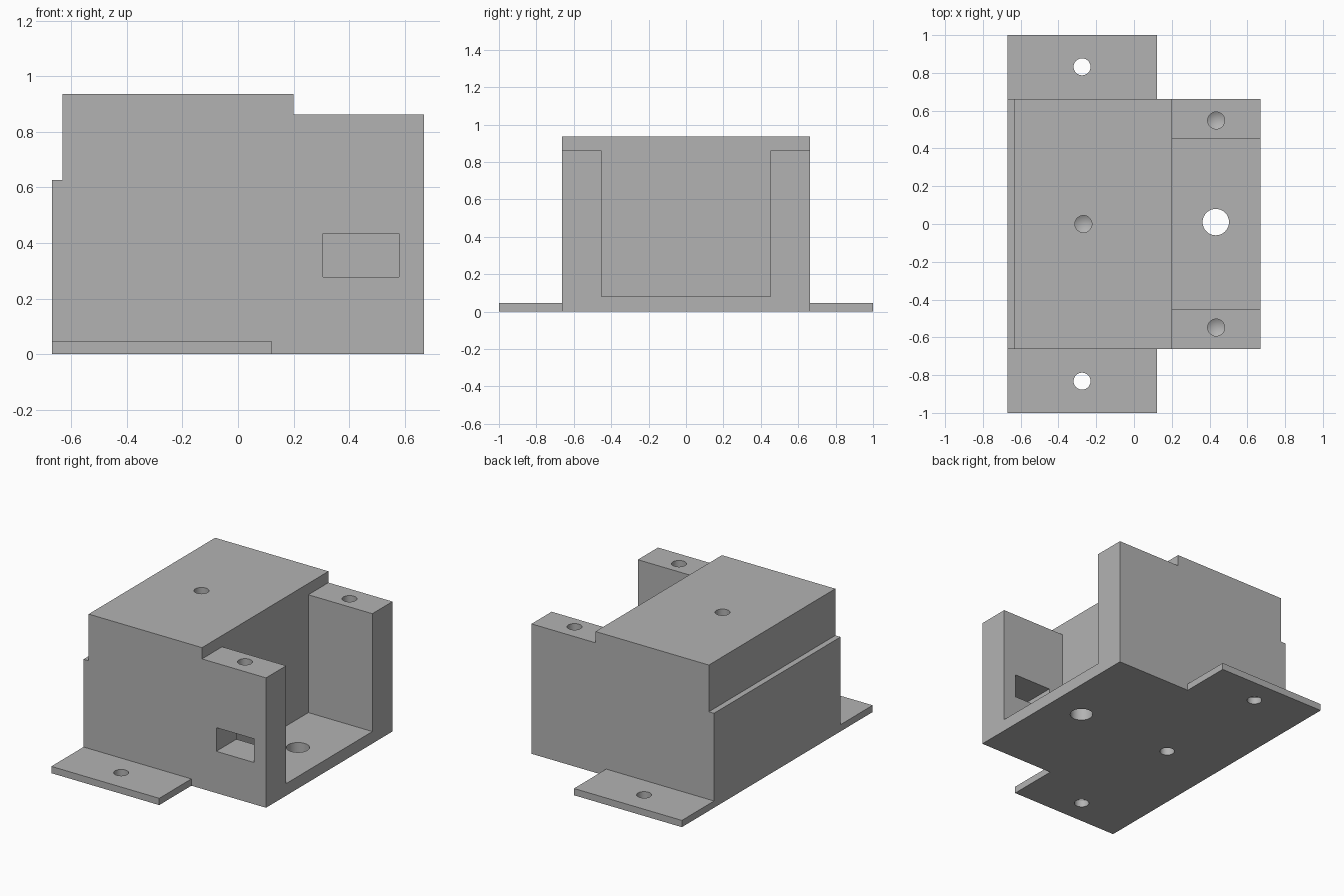
import bpy, bmesh, math
from mathutils import Vector

cube = bpy.data.objects.get("Cube")
if cube:
    bpy.data.objects.remove(cube, do_unlink=True)

grey = bpy.data.materials.new("plain grey")
grey.use_nodes = True
colour = (0.45, 0.45, 0.45, 1)
grey.diffuse_color = colour
grey.node_tree.nodes["Principled BSDF"].inputs["Base Color"].default_value = colour

L, R = -0.67, 0.67      # ends of the body
HALF = 0.663            # half width of the body
WALL = 0.452            # inner side of the two posts


def finish(name, bm):
    bmesh.ops.recalc_face_normals(bm, faces=bm.faces)
    me = bpy.data.meshes.new(name)
    bm.to_mesh(me)
    bm.free()
    me.materials.append(grey)
    ob = bpy.data.objects.new(name, me)
    bpy.context.collection.objects.link(ob)
    return ob


def prism(name, profile, y0, y1):
    """Extrude an xz profile from y0 to y1."""
    bm = bmesh.new()
    face = bm.faces.new([bm.verts.new((x, y0, z)) for x, z in profile])
    new = bmesh.ops.extrude_face_region(bm, geom=[face])["geom"]
    moved = [v for v in new if isinstance(v, bmesh.types.BMVert)]
    bmesh.ops.translate(bm, verts=moved, vec=(0, y1 - y0, 0))
    return finish(name, bm)


def block(name, x0, x1, y0, y1, z0, z1):
    return prism(name, [(x0, z0), (x1, z0), (x1, z1), (x0, z1)], y0, y1)


def drill(name, x, y, r, z_start, z_end, tip=0.0, n=32):
    """Round cutter, with an optional cone tip beyond z_end."""
    bm = bmesh.new()
    rings = []
    for z in (z_start, z_end):
        rings.append([bm.verts.new((x + r * math.cos(a), y + r * math.sin(a), z))
                      for a in (2 * math.pi * i / n for i in range(n))])
    a, b = rings
    bm.faces.new(a)
    for i in range(n):
        j = (i + 1) % n
        bm.faces.new((a[i], a[j], b[j], b[i]))
    if tip:
        apex = bm.verts.new((x, y, z_end + tip))
        for i in range(n):
            bm.faces.new((b[i], b[(i + 1) % n], apex))
    else:
        bm.faces.new(b)
    return finish(name, bm)


def combine(target, tool, operation):
    """Apply a boolean and drop the tool."""
    mod = target.modifiers.new("bool", 'BOOLEAN')
    mod.operation = operation
    mod.solver = 'EXACT'
    mod.object = tool
    bpy.context.view_layer.objects.active = target
    bpy.ops.object.modifier_apply(modifier=mod.name)
    bpy.data.objects.remove(tool, do_unlink=True)


# Stepped body, joined to the mounting flanges
body = prism("mounting_block", [(L, 0), (R, 0), (R, 0.862), (0.2, 0.862), (0.2, 0.937),
                                (-0.632, 0.937), (-0.632, 0.627), (L, 0.627)], -HALF, HALF)
combine(body, block("flanges", L, 0.122, -1, 1, 0, 0.045), 'UNION')

# Open bay between the posts, and the window in the front post
cutters = [
    block("bay", 0.2, R + 0.2, -WALL, WALL, 0.08, 1.2),
    block("window", 0.305, 0.58, -HALF - 0.1, -WALL + 0.1, 0.277, 0.434),
    drill("cable_hole", 0.433, 0.01, 0.07, -0.1, 0.2),
    drill("lid_screw_hole", -0.268, 0, 0.045, 1.0, 0.7, -0.027),
    drill("base_screw_hole", -0.268, 0, 0.045, -0.1, 0.24, 0.027),
]
for side in (-1, 1):
    cutters.append(drill("post_screw_hole", 0.435, side * 0.548, 0.045, 1.0, 0.62, -0.027))
    cutters.append(drill("flange_hole", -0.275, side * 0.832, 0.045, -0.1, 0.2))
for cutter in cutters:
    combine(body, cutter, 'DIFFERENCE')

# Smooth hole walls, sharp edges elsewhere
bpy.ops.object.select_all(action='DESELECT')
body.select_set(True)
bpy.context.view_layer.objects.active = body
bpy.ops.object.shade_smooth_by_angle(angle=math.radians(25))
